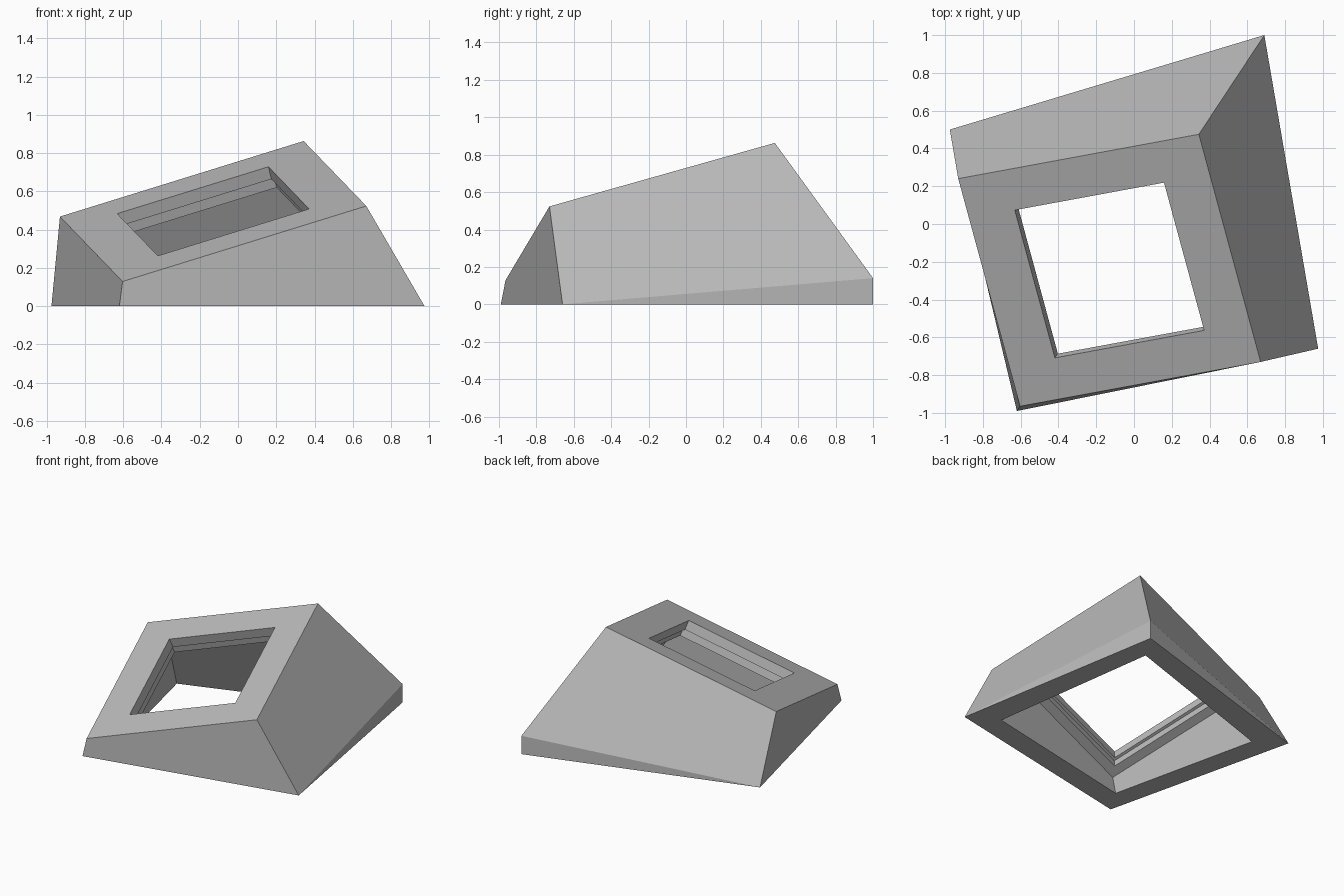
import bpy
import bmesh
from mathutils import Vector

if "Cube" in bpy.data.objects:
    bpy.data.objects.remove(bpy.data.objects["Cube"])

# Single matte grey
grey = bpy.data.materials.new("matte_grey")
grey.use_nodes = True
colour = (0.5, 0.5, 0.5, 1)
grey.diffuse_color = colour
grey.node_tree.nodes["Principled BSDF"].inputs["Base Color"].default_value = colour

# Tilted frame of the sloping top
centre = Vector((-0.13, -0.245, 0.496))
across = Vector((1.275, 0.235, 0.395)).normalized()
normal = across.cross(Vector((-0.325, 1.205, 0.34))).normalized()
along = normal.cross(across)


def tilted_ring(half_x, half_y, depth=0):
    """Rectangle parallel to the top, sunk below it by depth."""
    signs = ((-1, -1), (1, -1), (1, 1), (-1, 1))
    return [centre + across * half_x * sx + along * half_y * sy - normal * depth
            for sx, sy in signs]


def ground_ring(points):
    return [Vector((x, y, 0)) for x, y in points]


OPENING, REBATE, CAVITY = 0.42, 0.44, 0.51
LIP, CEILING = 0.07, 0.13
outline = [(-0.62, -0.99), (0.975, -0.66), (0.69, 1.0), (-0.975, 0.5)]
inner_outline = [(-0.503, -0.797), (0.753, -0.531), (0.564, 0.797), (-0.766, 0.356)]

# Closed shell: outside, top frame, stepped opening, cavity, underside
profiles = [
    ground_ring(outline),
    tilted_ring(0.677, 0.647),
    tilted_ring(OPENING, OPENING),
    tilted_ring(OPENING, OPENING, LIP),
    tilted_ring(REBATE, REBATE, LIP),
    tilted_ring(REBATE, REBATE, CEILING),
    tilted_ring(CAVITY, CAVITY, CEILING),
    ground_ring(inner_outline),
]

bm = bmesh.new()
rings = [[bm.verts.new(p) for p in ring] for ring in profiles]

# Short upright edge at the rear corner
rear = 2
upright = bm.verts.new(profiles[0][rear] + Vector((0, 0, 0.14)))

for r, ring in enumerate(rings):
    following = rings[(r + 1) % len(rings)]
    for i in range(4):
        j = (i + 1) % 4
        low_i, low_j = ring[i], ring[j]
        if r == 0 and rear in (i, j):
            bm.faces.new((low_i, low_j, upright))
            low_i = upright if i == rear else low_i
            low_j = upright if j == rear else low_j
        bm.faces.new((low_i, low_j, following[j], following[i]))

bmesh.ops.recalc_face_normals(bm, faces=bm.faces)
mesh = bpy.data.meshes.new("sloped_frame")
bm.to_mesh(mesh)
bm.free()
mesh.materials.append(grey)
frame = bpy.data.objects.new("sloped_frame", mesh)
bpy.context.collection.objects.link(frame)
